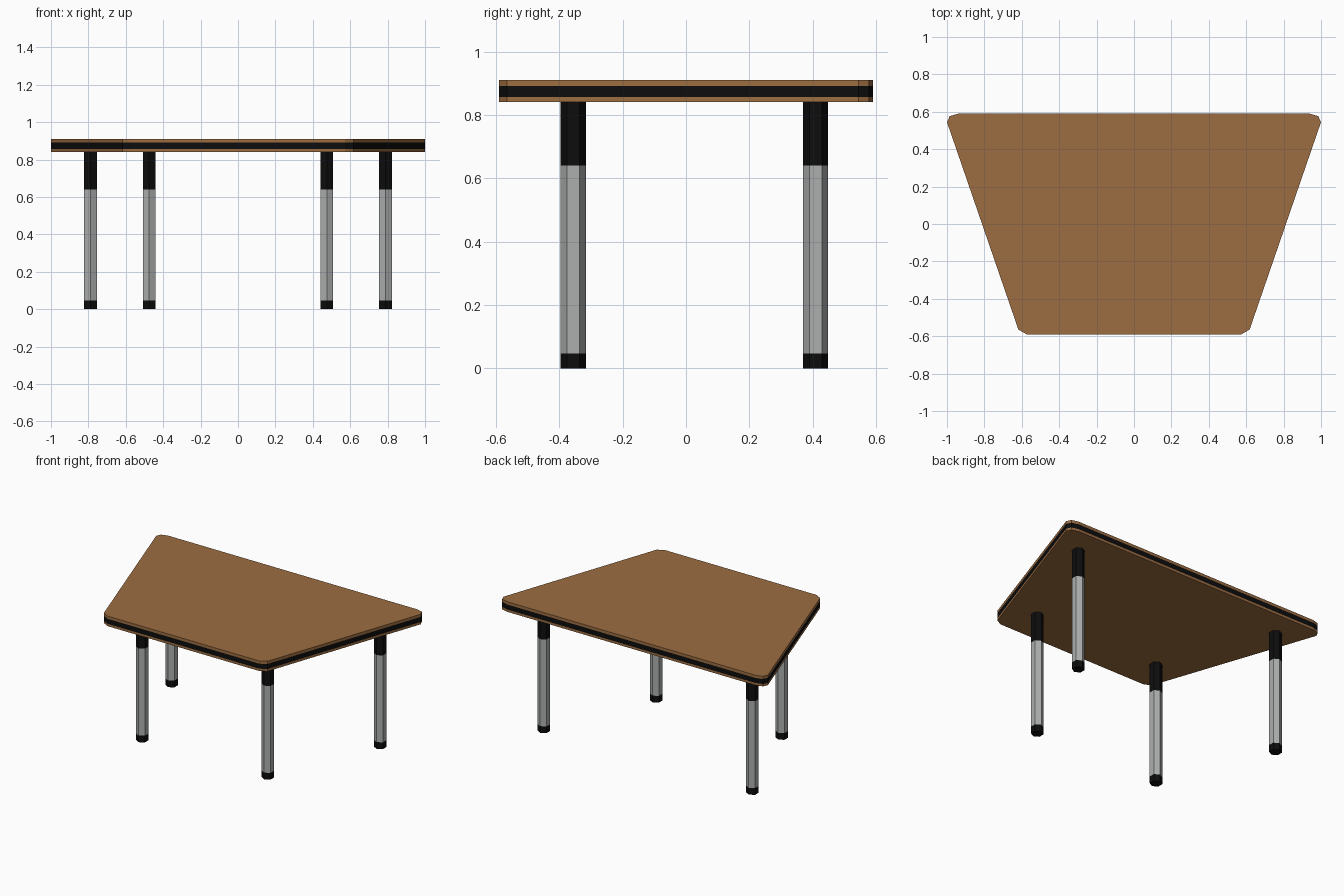
import bpy, bmesh, math

if "Cube" in bpy.data.objects:
    bpy.data.objects.remove(bpy.data.objects["Cube"])


def material(name, rgb):
    m = bpy.data.materials.new(name)
    m.diffuse_color = (*rgb, 1)
    m.use_nodes = True
    m.node_tree.nodes["Principled BSDF"].inputs["Base Color"].default_value = m.diffuse_color
    return m


WOOD = material("brown wood", (0.335, 0.152, 0.053))
BLACK = material("black", (0.004, 0.004, 0.004))
METAL = material("grey metal", (0.41, 0.43, 0.42))


def stacked_prism(name, outline, levels, mats, slots):
    """Outline (counter-clockwise) extruded through z levels, one material slot per layer."""
    bm = bmesh.new()
    rings = [[bm.verts.new((x, y, z)) for x, y in outline] for z in levels]
    n = len(outline)
    for k, slot in enumerate(slots):
        a, b = rings[k], rings[k + 1]
        for i in range(n):
            j = (i + 1) % n
            bm.faces.new((a[i], a[j], b[j], b[i])).material_index = slot
    bm.faces.new(rings[0][::-1]).material_index = slots[0]
    bm.faces.new(rings[-1]).material_index = slots[-1]
    bmesh.ops.recalc_face_normals(bm, faces=bm.faces)
    me = bpy.data.meshes.new(name)
    bm.to_mesh(me)
    bm.free()
    for m in mats:
        me.materials.append(m)
    ob = bpy.data.objects.new(name, me)
    bpy.context.collection.objects.link(ob)
    return ob


# Trapezoid top with clipped corners and a black edge band
half = [(0.573, -0.59), (0.618, -0.565), (1.0, 0.545), (0.985, 0.577), (0.938, 0.59)]
outline = half + [(-x, y) for x, y in reversed(half)]
stacked_prism("table_top", outline, [0.841, 0.857, 0.891, 0.91], [WOOD, BLACK], [0, 1, 0])

# Four hexagonal legs: black foot, metal tube, black sleeve
R = 0.0395
for label, lx, ly in (("front", 0.475, -0.356), ("back", 0.788, 0.409)):
    for side, s in (("left", -1), ("right", 1)):
        hexagon = [(s * lx + R * math.cos(math.radians(30 + 60 * i)),
                    ly + R * math.sin(math.radians(30 + 60 * i))) for i in range(6)]
        stacked_prism(f"{label}_{side}_leg", hexagon, [0, 0.046, 0.64, 0.842],
                      [BLACK, METAL], [0, 1, 0])
